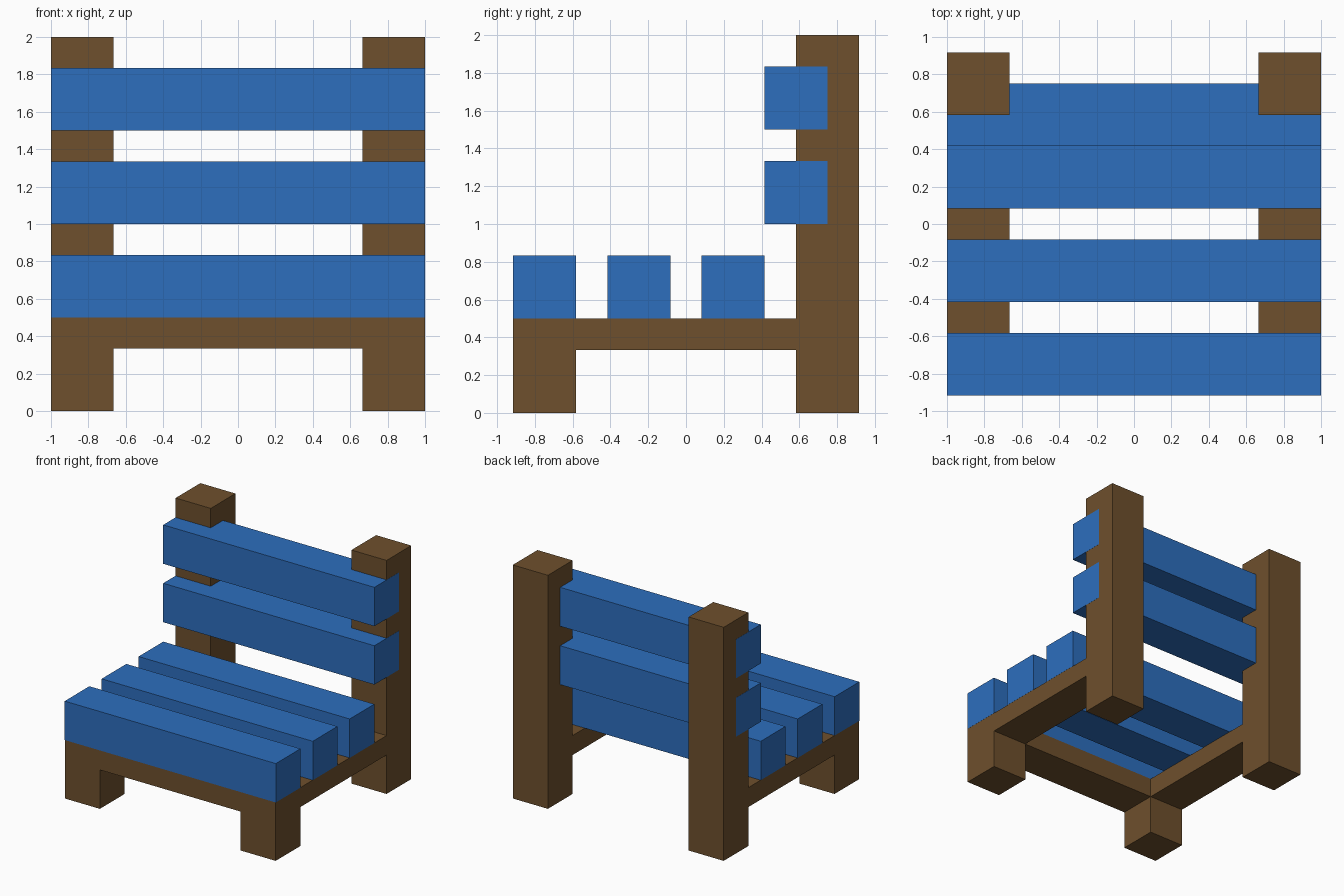
import bpy

cube = bpy.data.objects.get("Cube")
if cube:
    bpy.data.objects.remove(cube, do_unlink=True)


def make_material(name, rgb):
    mat = bpy.data.materials.new(name)
    mat.use_nodes = True
    mat.diffuse_color = (*rgb, 1)
    mat.node_tree.nodes["Principled BSDF"].inputs["Base Color"].default_value = (*rgb, 1)
    return mat


WOOD = make_material("brown wood", (0.156, 0.080, 0.026))
BLUE = make_material("blue paint", (0.026, 0.156, 0.515))

U = 1 / 12      # base unit
T = 4 * U       # timber thickness
EDGE = 0.999    # frame sits a hair inside the slat ends


def box(name, x, y, z, mat):
    """Box from (min, max) ranges on each axis."""
    bpy.ops.mesh.primitive_cube_add(
        size=1, location=[(a + b) / 2 for a, b in (x, y, z)])
    obj = bpy.context.object
    obj.name = name
    obj.scale = [b - a for a, b in (x, y, z)]
    bpy.ops.object.transform_apply(location=False, rotation=False, scale=True)
    obj.data.materials.append(mat)
    return obj


# Legs, back posts and side rails, mirrored left and right
for side, s in (("left", 1), ("right", -1)):
    x = sorted((s * (1 - T), s * EDGE))
    box(side + "_front_leg", x, (-11 * U, -7 * U), (0, 6 * U), WOOD)
    box(side + "_back_post", x, (7 * U, 11 * U), (0, 2), WOOD)
    box(side + "_side_rail", x, (-7 * U, 7 * U), (4 * U, 6 * U), WOOD)

# Front rail between the front legs
box("front_rail", (T - 1, 1 - T), (-11 * U, -7 * U), (4 * U, 6 * U), WOOD)

# Three seat slats
for i in range(3):
    y = (-11 + 6 * i) * U
    box(f"seat_slat_{i + 1}", (-1, 1), (y, y + T), (6 * U, 10 * U), BLUE)

# Two back slats let into the posts
for i in range(2):
    z = (12 + 6 * i) * U
    box(f"back_slat_{i + 1}", (-1, 1), (5 * U, 9 * U), (z, z + T), BLUE)
